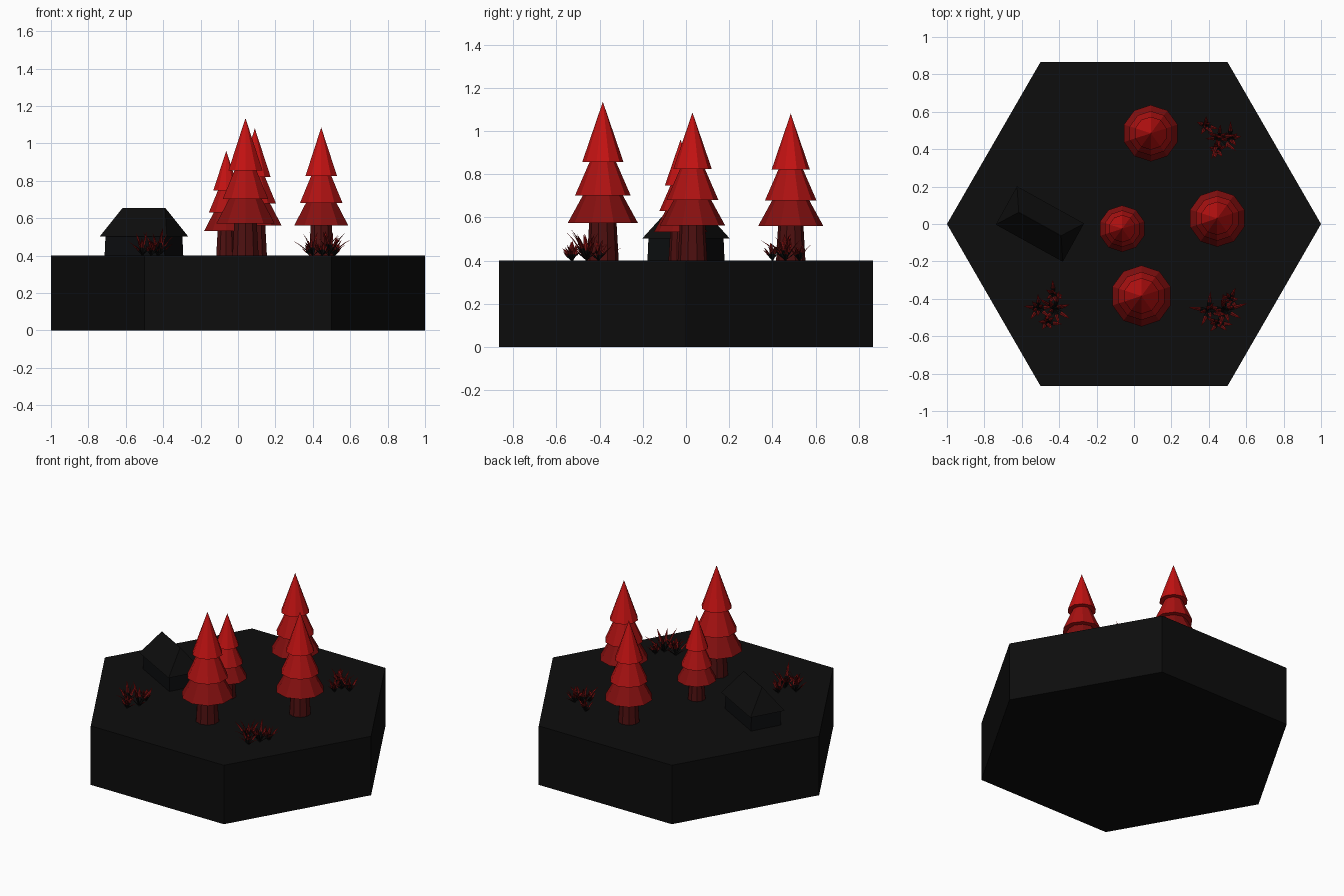
import bpy, bmesh, math, random
from mathutils import Vector, Matrix

if "Cube" in bpy.data.objects:
    bpy.data.objects.remove(bpy.data.objects["Cube"])
random.seed(4)
GROUND = 0.4


def material(name, r, g, b):
    m = bpy.data.materials.new(name)
    m.use_nodes = True
    m.diffuse_color = (r, g, b, 1)
    m.node_tree.nodes["Principled BSDF"].inputs["Base Color"].default_value = (r, g, b, 1)
    return m


BLACK = material("charcoal", 0.004, 0.004, 0.004)
SLATE = material("dark slate", 0.0035, 0.004, 0.0045)
TRUNK = material("bark red", 0.075, 0.005, 0.005)
LOW = material("deep red", 0.24, 0.005, 0.005)
MID = material("mid red", 0.42, 0.006, 0.006)
TOP = material("bright red", 0.55, 0.006, 0.006)
LEAF = material("leaf red", 0.14, 0.005, 0.005)
LEAF_TIP = material("leaf tip red", 0.32, 0.006, 0.006)


def finish(bm, name, mats):
    me = bpy.data.meshes.new(name)
    bmesh.ops.recalc_face_normals(bm, faces=bm.faces)
    bm.to_mesh(me)
    bm.free()
    for m in mats:
        me.materials.append(m)
    ob = bpy.data.objects.new(name, me)
    bpy.context.collection.objects.link(ob)
    return ob


def frustum(bm, sides, r1, r2, z1, z2, mat=0, turn=0.0):
    """Closed cone section between two heights."""
    place = Matrix.Translation((0, 0, (z1 + z2) / 2)) @ Matrix.Rotation(turn, 4, "Z")
    old = set(bm.faces)
    bmesh.ops.create_cone(bm, cap_ends=True, segments=sides, radius1=r1,
                          radius2=r2, depth=z2 - z1, matrix=place)
    for f in set(bm.faces) - old:
        f.material_index = mat


# Hexagonal ground slab, corners on the x axis
bm = bmesh.new()
frustum(bm, 6, 1, 1, 0, GROUND)
for v in bm.verts:
    a = round(math.atan2(v.co.y, v.co.x) / (math.pi / 3) - 0.01) * math.pi / 3
    v.co.x, v.co.y = math.cos(a), math.sin(a)
finish(bm, "ground_slab", [BLACK])


# Trees: a trunk and three stacked skirts, in fractions of the height
def tree(name, x, y, h):
    bm = bmesh.new()
    frustum(bm, 10, 0.10, 0.085, 0, 0.26, 0)
    frustum(bm, 10, 0.222, 0.115, 0.235, 0.43, 1)
    frustum(bm, 10, 0.175, 0.075, 0.41, 0.64, 2)
    frustum(bm, 10, 0.13, 0, 0.62, 1, 3)
    bmesh.ops.scale(bm, vec=(h, h, h), verts=bm.verts)
    ob = finish(bm, name, [TRUNK, LOW, MID, TOP])
    ob.location = (x, y, GROUND)


tree("front_tree", 0.04, -0.385, 0.735)
tree("back_tree", 0.09, 0.485, 0.68)
tree("left_tree", 0.445, 0.03, 0.685)
tree("small_tree", -0.063, -0.025, 0.56)


# Hut: tapered walls under a hipped roof
def loft(bm, low, high, mat):
    """Join two horizontal rectangles given as half length, half width, height."""
    rings = []
    for a, b, z in (low, high):
        rings.append([bm.verts.new((sx * a, sy * b, z))
                      for sx, sy in ((-1, -1), (1, -1), (1, 1), (-1, 1))])
    faces = [rings[0], rings[1]]
    for i in range(4):
        j = (i + 1) % 4
        faces.append([rings[0][i], rings[0][j], rings[1][j], rings[1][i]])
    for f in faces:
        bm.faces.new(f).material_index = mat


bm = bmesh.new()
loft(bm, (0.184, 0.102, 0), (0.18, 0.099, 0.105), 0)
loft(bm, (0.205, 0.117, 0.103), (0.13, 0.001, 0.255), 1)
hut = finish(bm, "hut", [SLATE, BLACK])
hut.location = (-0.503, 0, GROUND)
hut.rotation_euler.z = math.radians(-29)


# Spiky plants: pointed folded blades fanning out of three tufts
def blade(bm, root, turn, lean, length, width):
    out = Vector((math.cos(turn), math.sin(turn), 0))
    side = Vector((-out.y, out.x, 0))
    up = Vector((0, 0, 1))
    along = out * math.sin(lean) + up * math.cos(lean)
    normal = along.cross(side)
    rows = []
    for t, w in ((0, 0.35), (0.45, 1), (0.75, 0.65)):
        c = root + along * length * t
        rows.append([bm.verts.new(c - side * width * w),
                     bm.verts.new(c + normal * width * 0.4 * w),
                     bm.verts.new(c + side * width * w)])
    tip = bm.verts.new(root + along * length + out * length * 0.06)
    for k in range(2):
        for i in range(2):
            f = bm.faces.new((rows[k][i], rows[k][i + 1], rows[k + 1][i + 1], rows[k + 1][i]))
            f.material_index = k
    for i in range(2):
        bm.faces.new((rows[2][i], rows[2][i + 1], tip)).material_index = 2


def plant(name, x, y, size, tufts):
    bm = bmesh.new()
    for tx, ty, s in tufts:
        root = Vector((tx, ty, 0))
        for i in range(9):
            turn = i * math.tau / 9 + random.uniform(-0.3, 0.3)
            lean = random.uniform(0.15, 0.5) if i % 2 else random.uniform(0.55, 0.95)
            blade(bm, root, turn, lean, s * size * random.uniform(0.65, 1), 0.011)
    ob = finish(bm, name, [BLACK, LEAF, LEAF_TIP])
    ob.location = (x, y, GROUND)


plant("right_plant", -0.465, -0.45, 0.17,
      [(0.035, 0.075, 0.6), (-0.045, 0.0, 0.8), (0.04, -0.005, 1), (0.0, -0.075, 0.6)])
plant("left_plant", 0.455, -0.46, 0.17,
      [(0.06, 0.055, 0.6), (-0.055, 0.0, 0.8), (0.03, 0.0, 1), (-0.005, -0.07, 0.6)])
plant("back_plant", 0.455, 0.46, 0.15,
      [(-0.07, 0.065, 0.6), (0.06, 0.0, 0.8), (0.0, 0.0, 1), (-0.01, -0.06, 0.6)])
